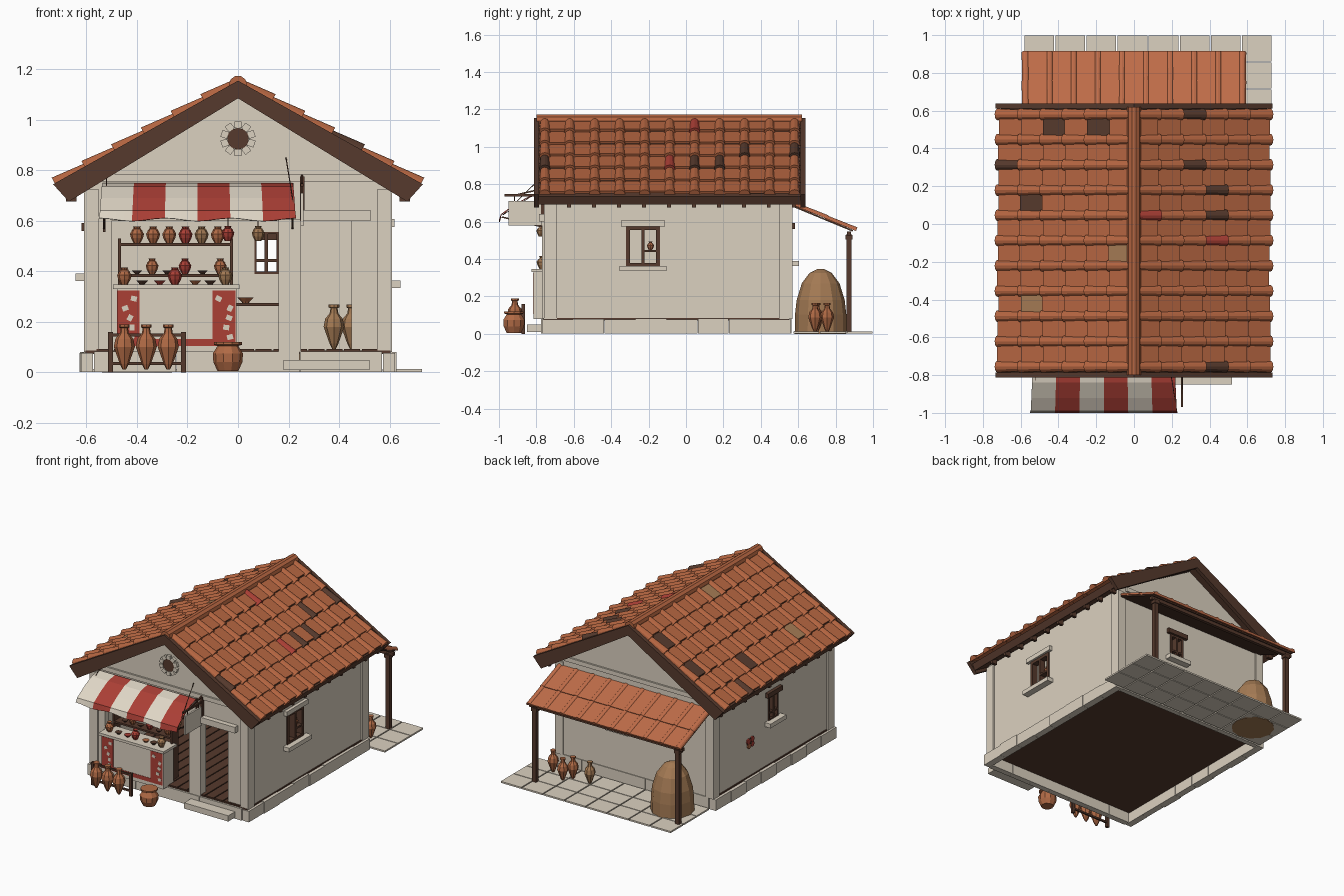
import bpy, bmesh, math, random
from mathutils import Matrix, Vector

if "Cube" in bpy.data.objects:
    bpy.data.objects.remove(bpy.data.objects["Cube"])

random.seed(4)
COLOURS = {
    "plaster": (0.71, 0.635, 0.525), "cloth": (0.75, 0.68, 0.57), "roof_tile": (0.465, 0.132, 0.053),
    "light_tile": (0.52, 0.15, 0.065), "dark_wood": (0.093, 0.042, 0.026), "red": (0.41, 0.05, 0.036),
    "tan": (0.37, 0.195, 0.088), "clay": (0.44, 0.145, 0.06),
}
NAMES = list(COLOURS)
MATS = []
for n, c in COLOURS.items():
    m = bpy.data.materials.new(n)
    m.diffuse_color = (*c, 1)
    m.use_nodes = True
    m.node_tree.nodes["Principled BSDF"].inputs["Base Color"].default_value = m.diffuse_color
    MATS.append(m)


class Part:
    """One mesh object gathered from simple lofted solids."""
    def __init__(self, name):
        self.name, self.bm = name, bmesh.new()

    def loft(self, rings, mat, M=Matrix()):
        rs = [[self.bm.verts.new(M @ Vector(p)) for p in r] for r in rings]
        n = len(rs[0])
        faces = [self.bm.faces.new(rs[0]), self.bm.faces.new(rs[-1])]
        for a, b in zip(rs, rs[1:]):
            faces += [self.bm.faces.new((a[i], a[(i + 1) % n], b[(i + 1) % n], b[i])) for i in range(n)]
        for f in faces:
            f.material_index = NAMES.index(mat)

    def box(self, x0, x1, y0, y1, z0, z1, mat, M=Matrix()):
        self.loft([[(x0, y0, z), (x1, y0, z), (x1, y1, z), (x0, y1, z)] for z in (z0, z1)], mat, M)

    def prism_y(self, pts, y0, y1, mat):
        self.loft([[(x, y, z) for x, z in pts] for y in (y0, y1)], mat)

    def lathe(self, x, y, z, h, prof, mat, seg=8):
        self.loft([[(x + r * h * math.cos(2 * math.pi * i / seg), y + r * h * math.sin(2 * math.pi * i / seg), z + t * h)
                    for i in range(seg)] for r, t in prof], mat)

    def rod(self, a, b, r, mat):
        a, b = Vector(a), Vector(b)
        M = Matrix.Translation(a) @ (b - a).to_track_quat('Z', 'Y').to_matrix().to_4x4()
        self.box(-r, r, -r, r, 0, (b - a).length, mat, M)

    def done(self):
        bmesh.ops.recalc_face_normals(self.bm, faces=self.bm.faces)
        me = bpy.data.meshes.new(self.name)
        self.bm.to_mesh(me)
        self.bm.free()
        for m in MATS:
            me.materials.append(m)
        ob = bpy.data.objects.new(self.name, me)
        bpy.context.collection.objects.link(ob)
        return ob


def frame(o, u, v, w):
    """Matrix with the given origin and axes."""
    return Matrix(((u[0], v[0], w[0], o[0]), (u[1], v[1], w[1], o[1]), (u[2], v[2], w[2], o[2]), (0, 0, 0, 1)))


AMPHORA = [(.04, 0), (.1, .12), (.235, .5), (.2, .68), (.1, .8), (.08, .92), (.12, .94), (.12, 1)]
JUG = [(.2, 0), (.36, .3), (.42, .55), (.3, .74), (.15, .84), (.24, 1)]
JAR = [(.36, 0), (.5, .3), (.52, .6), (.38, .82), (.36, .86), (.48, .9), (.48, 1)]
BOWL = [(.6, 0), (.8, .3), (1.5, 1)]


def jug(p, x, y, z, h, mat):
    p.lathe(x, y, z, h, JUG, mat)
    for s in (-1, 1):
        p.rod((x + s * .14 * h, y, z + .92 * h), (x + s * .32 * h, y, z + .7 * h), .03 * h, mat)


# plinth blocks and step
p = Part("plinth")
for i in range(8):
    y = -.77 + i * .1665
    for s in (-1, 1):
        e = .618 + random.random() * .01
        x0, x1 = sorted((s * .575, s * e))
        p.box(x0, x1, y + .0005, y + .166, .001, .076 + random.random() * .006, "plaster")
for i in range(7):
    x = -.57 + i * .163
    p.box(x, x + .162, -.775, -.735, .001, .082, "plaster")
    p.box(x, x + .162, .53, .565, .001, .082, "plaster")
p.box(.18, .52, -.85, -.77, .01, .05, "plaster")
p.done()

# raised plank floor
p = Part("plank_floor")
p.box(-.604, .604, -.762, .55, .072, .086, "dark_wood")
for i in range(16):
    x = -.56 + i * .07
    p.box(x, x + .063, -.76, .53, .086, .093, "dark_wood")
p.done()

# walls with openings
p = Part("walls")
gable = [(-.6, .6), (.6, .6), (.6, .74), (0, 1.09), (-.6, .74)]
p.prism_y(gable, -.75, -.71, "plaster")
p.prism_y(gable, .52, .56, "plaster")
for x0, x1, y in ((-.6, -.5, -.75), (.16, .25, -.77), (.45, .6, -.75)):
    p.box(x0, x1, y, -.71, .08, .605, "plaster")
for x0, x1, z0, z1 in ((-.6, .065, .08, .605), (.16, .6, .08, .605), (.065, .16, .08, .39), (.065, .16, .555, .605)):
    p.box(x0, x1, .52, .56, z0, z1, "plaster")
for s, yc, hw, za, zb in ((1, -.23, .085, .36, .57), (-1, -.1, .048, .39, .555)):
    x0, x1 = sorted((s * .56, s * .598))
    for y0, y1, z0, z1 in ((-.74, yc - hw, .08, .74), (yc + hw, .55, .08, .74),
                           (yc - hw, yc + hw, .08, za), (yc - hw, yc + hw, zb, .74)):
        p.box(x0, x1, y0, y1, z0, z1, "plaster")
p.done()
p = Part("wall_trim")
for s in (-1, 1):
    for y0, y1 in ((-.76, -.69), (.5, .57)):
        x0, x1 = sorted((s * .55, s * .61))
        p.box(x0, x1, y0, y1, .08, .725, "plaster")
p.box(-.54, .54, -.762, -.74, .755, .785, "plaster")
p.box(-.54, .54, .55, .572, .74, .77, "plaster")
p.box(.25, .525, -.785, -.74, .6, .642, "plaster")
p.done()

# windows: local axes run along the wall, outward, up
p = Part("windows")
for M, hw, za, zb, t, lintel in (
        (frame((.598, -.23, 0), (0, 1, 0), (1, 0, 0), (0, 0, 1)), .09, .36, .575, .02, "plaster"),
        (frame((-.598, -.1, 0), (0, 1, 0), (-1, 0, 0), (0, 0, 1)), .052, .387, .56, .013, "dark_wood"),
        (frame((.1125, .56, 0), (1, 0, 0), (0, 1, 0), (0, 0, 1)), .052, .387, .56, .013, "dark_wood")):
    for a0, a1, z0, z1 in ((-hw, t - hw, za, zb), (hw - t, hw, za, zb), (-hw, hw, za, za + t), (-hw, hw, zb - t, zb),
                           (-.007, .007, za, zb), (-.005 if lintel == "plaster" else -hw, hw, .437, .449)):
        p.box(a0, a1, -.035, .008, z0, z1, "dark_wood", M)
    p.box(-hw - .035, hw + .035, -.01, .045, za - .025, za + .004, "plaster", M)
    p.box(-hw - .028, hw + .028, -.01, .022, zb, zb + .032, lintel, M)
jug(p, .575, -.19, .449, .045, "clay")
p.done()

# flat painted flower on the left wall
p = Part("wall_flower")
for dy, dz, r, d, mat in ((0, 0, .034, .004, "dark_wood"), (.022, .014, .02, .007, "red"), (-.02, .018, .019, .007, "red"),
                          (.016, -.02, .018, .007, "clay"), (-.02, -.016, .018, .007, "red"), (0, 0, .01, .009, "dark_wood")):
    p.loft([[(x, .15 + dy + r * math.cos(i * math.pi / 4), .315 + dz + r * math.sin(i * math.pi / 4)) for i in range(8)]
            for x in (-.597, -.599 - d)], mat)
p.done()

# gable rosette
p = Part("gable_rosette")
ring = [(.043 * math.cos(i * math.pi / 6), .043 * math.sin(i * math.pi / 6) + .925) for i in range(12)]
p.prism_y(ring, -.765, -.745, "dark_wood")
for i in range(10):
    R = Matrix.Translation((0, 0, .925)) @ Matrix.Rotation(i * math.pi / 5, 4, 'Y')
    p.box(-.014, .014, -.768, -.745, .042, .069, "plaster", R)
p.done()

# roof deck, verge boards and rafter ends
p = Part("roof_timber")
for s in (-1, 1):
    deck = [(0, 1.132), (s * .705, .735), (s * .685, .692), (0, 1.095)]
    p.prism_y(deck, -.79, .615, "dark_wood")
    board = [(0, 1.155), (s * .732, .745), (s * .67, .676), (0, 1.085)]
    for y in (-.812, .612):
        p.prism_y(board, y, y + .026, "dark_wood")
    for i in range(10):
        y = -.625 + i * .1335
        x0, x1 = sorted((s * .64, s * .68))
        p.box(x0, x1, y - .01, y + .01, .677, .72, "dark_wood")
p.done()


def pan(p, M, u0, u1, v, hw, lift, mat):
    p.loft([[(u, v - hw, w), (u, v + hw, w), (u, v + hw, w + .014), (u, v - hw, w + .014)]
            for u, w in ((u0, 0), (u1, lift))], mat, M)


def rib(p, M, u0, u1, v, r0, r1, lift, mat):
    p.loft([[(u, v + r * math.cos(i * math.pi / 6), w + r * math.sin(i * math.pi / 6)) for i in range(7)]
            for u, r, w in ((u0, r0, .004), (u1, r1, lift))], mat, M)


# roof tiles: pan tiles with rounded cover tiles, a few replaced ones in other colours
ODD = {"p-39": "dark_wood", "p-19": "dark_wood", "r-58": "dark_wood", "p-46": "dark_wood", "p-04": "tan",
       "p-42": "tan", "r+210": "dark_wood", "r+28": "dark_wood", "r+37": "dark_wood", "r+36": "dark_wood",
       "r+30": "dark_wood", "r+06": "red", "r+35": "red"}
p = Part("roof_tiles")
a = math.atan2(.41, .73)
for s, sign in ((-1, "-"), (1, "+")):
    M = frame((0, 0, 1.136), (s * math.cos(a), 0, -math.sin(a)), (0, 1, 0), (s * math.sin(a), 0, math.cos(a)))
    for row in range(6):
        u = row * .135
        for col in range(11):
            y = -.755 + col * .1335
            key = f"{sign}{row}{col}"
            rib(p, M, u, u + .147, y, .024, .031, .012, ODD.get("r" + key, "roof_tile"))
            if col < 10:
                d = random.uniform(-.006, .006)
                pan(p, M, u, u + .135 + d, y + .0667, .052, .013, ODD.get("p" + key, "roof_tile"))
p.loft([[(.036 * math.cos(i * math.pi / 5), y, 1.139 + .036 * math.sin(i * math.pi / 5)) for i in range(10)]
        for y in (-.8, .62)], "roof_tile")
p.done()

# rear lean-to
p = Part("lean_to")
b = math.atan2(.145, .35)
M = frame((0, .56, .69), (0, math.cos(b), -math.sin(b)), (1, 0, 0), (0, math.sin(b), math.cos(b)))
p.box(0, .36, -.59, .59, -.006, .002, "dark_wood", M)
for i in range(10):
    x = -.588 + i * .1275
    for u0, u1 in ((0, .21), (.2, .376)):
        if i < 9:
            pan(p, M, u0, u1, x + .078, .053, .005, "light_tile")
        rib(p, M, u0, u1, x + .014, .018, .021, .004, "light_tile")
for s in (-1, 1):
    p.box(s * .55 - .015, s * .55 + .015, .857, .885, .012, .535, "dark_wood")
    p.box(s * .55 - .021, s * .55 + .021, .852, .89, .505, .53, "dark_wood")
p.box(-.59, .59, .86, .882, .525, .548, "dark_wood")
p.done()

# rear paving
p = Part("paving")
for i in range(8):
    for j in range(3):
        x, y = -.58 + i * .1645, .575 + j * .1425
        p.box(x, x + .157, y, y + .137, .002, .013, "plaster")
p.done()
p = Part("clay_oven")
p.lathe(-.4, .72, 0, .347, [(.40, 0), (.395, .3), (.37, .52), (.29, .78), (.17, .94), (.05, 1)], "tan", 12)
p.done()
p = Part("rear_amphorae")
for x, y, m in ((.54, .69, "clay"), (.42, .755, "clay"), (.38, .7, "clay"), (.25, .7, "tan")):
    p.lathe(x, y, .01, .155, AMPHORA, m)
p.done()

# striped awning, flaring slightly, with a wavy front edge
p = Part("awning")
prof = [(-.765, .75), (-.84, .735), (-.92, .69), (-.99, .64), (-1, .605)]
for k in range(24):
    grid = []
    for c in (k, k + 1):
        dip = .006 * math.cos(c * math.pi / 4)
        grid.append([p.bm.verts.new((-.16 + (c - 12) * .0325 * (.965 + .00875 * i), y, z + (dip if i == 4 else 0)))
                     for i, (y, z) in enumerate(prof)])
    for i in range(4):
        f = p.bm.faces.new((grid[0][i], grid[1][i], grid[1][i + 1], grid[0][i + 1]))
        f.material_index = NAMES.index("red" if (k // 4) % 2 else "cloth")
bmesh.ops.remove_doubles(p.bm, verts=p.bm.verts, dist=.0001)
p.done().modifiers.new("cloth_thickness", 'SOLIDIFY').thickness = .005
p = Part("awning_rods")
for x in (-.53, .215):
    p.rod((x, -.76, .57), (x, -.985, .625), .004, "dark_wood")
    p.box(x - .005, x + .005, -.77, -.755, .555, .75, "dark_wood")
    p.rod((x + .01, -.98, .635), (x - .025 * (1 if x > 0 else -.4), -.76, .85 if x > 0 else .78), .0018, "dark_wood")
p.done()
p = Part("hanging_sign")
p.box(.248, .26, -.95, -.77, .58, .71, "plaster")
p.box(.248, .26, -.97, -.75, .735, .747, "dark_wood")
for y in (-.92, -.8):
    p.box(.252, .256, y, y + .006, .71, .737, "dark_wood")
p.rod((.254, -.75, .78), (.254, -.9, .745), .004, "dark_wood")
p.box(.246, .264, -.775, -.75, .6, .775, "dark_wood")
p.done()

# sales counter with painted red panels
p = Part("counter")
p.box(-.48, -.005, -.815, -.7, .08, .33, "plaster")
p.box(-.495, .005, -.825, -.68, .33, .348, "plaster")
p.box(-.39, -.1, -.817, -.815, .105, .132, "red")
for x in (-.48, -.1):
    p.box(x, x + .09, -.817, -.815, .105, .325, "red")
    for i in range(5):
        R = Matrix.Translation((x + random.uniform(.02, .07), 0, .14 + i * .038)) @ Matrix.Rotation(random.random() * 3, 4, 'Y')
        p.box(-.012, .012, -.8185, -.817, -.01, .01, "plaster", R)
p.done()

# display shelves and wares
p = Part("display_shelves")
for z in (.385, .507):
    p.box(-.475, -.02, -.7, -.63, z - .007, z + .005, "dark_wood")
for x in (-.47, -.025):
    p.box(x - .006, x + .006, -.7, -.63, .09, .53, "dark_wood")
p.box(-.01, .16, .3, .5, .262, .275, "dark_wood")
p.done()
p = Part("display_pots")
for i, m in enumerate(("clay", "clay", "clay", "red", "tan", "clay")):
    jug(p, -.4 + i * .064, -.67, .512, .066, m)
for x, m in ((-.34, "clay"), (-.21, "red"), (-.07, "clay")):
    jug(p, x, -.67, .39, .06, m)
for x, m in ((-.45, "clay"), (-.25, "red"), (-.05, "tan")):
    jug(p, x, -.77, .348, .068, m)
for x, m in ((-.38, "dark_wood"), (-.31, "red"), (-.17, "clay"), (-.11, "dark_wood")):
    p.lathe(x, -.77, .348, .016, BOWL, m)
for x in (-.4, -.28, -.14):
    p.lathe(x, -.67, .39, .014, BOWL, "dark_wood")
p.lathe(.03, .4, .275, .022, BOWL, "clay")
for x, m in ((-.04, "red"), (.08, "tan")):
    jug(p, x, -.775, .52, .06, m)
    p.rod((x, -.775, .575), (x, -.775, .7), .002, "dark_wood")
for x, y in ((.38, -.2), (.45, -.15)):
    p.lathe(x, y, .093, .175, AMPHORA, "tan")
p.done()

# amphora rack behind the jars, and a large jar
p = Part("amphora_rack")
for x in (-.505, -.215):
    p.box(x - .01, x + .01, -.88, -.862, 0, .16, "dark_wood")
for z in (.035, .148):
    p.box(-.51, -.21, -.877, -.865, z - .006, z + .006, "dark_wood")
for x in (-.45, -.363, -.276):
    p.lathe(x, -.915, .012, .178, AMPHORA, "clay")
p.done()
p = Part("large_jar")
p.lathe(-.04, -.92, .006, .115, JAR, "clay", 10)
p.done()
